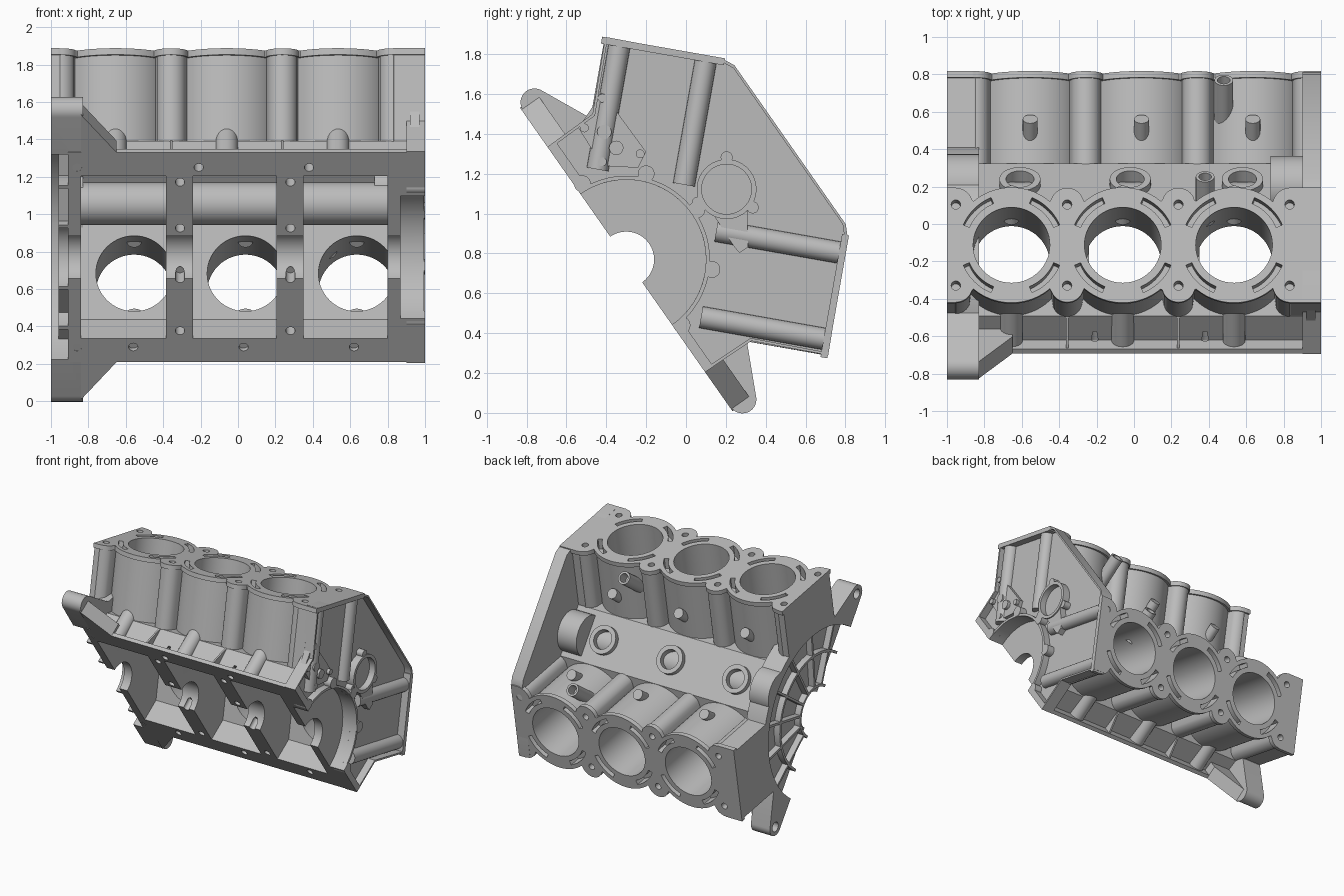
import bpy, bmesh
from math import sin, cos, radians, sqrt
from mathutils import Matrix

if "Cube" in bpy.data.objects:
    bpy.data.objects.remove(bpy.data.objects["Cube"])

# Frames: crank axis is local x, local z runs up the V
CRANK = (-0.30, 0.77)
BLOCK = Matrix.Translation((0, *CRANK)) @ Matrix.Rotation(radians(-55), 4, 'X')
BANKS = {"upper": (BLOCK @ Matrix.Rotation(radians(45), 4, 'X'), -0.655),
         "lower": (BLOCK @ Matrix.Rotation(radians(-45), 4, 'X'), -0.555)}
PITCH = 0.595
parts = []


def place(axis, p, t):
    u, v = p
    return {'X': (t, u, v), 'Y': (u, t, v), 'Z': (u, v, t)}[axis]


def prism(name, polys, lo, hi, axis='X', frame=BLOCK, keep=True):
    """Extrude one or more outlines along an axis of a frame."""
    bm = bmesh.new()
    for pts in polys:
        a = [bm.verts.new(place(axis, p, lo)) for p in pts]
        b = [bm.verts.new(place(axis, p, hi)) for p in pts]
        bm.faces.new(a)
        bm.faces.new(b)
        for i in range(len(pts)):
            j = (i + 1) % len(pts)
            bm.faces.new((a[i], a[j], b[j], b[i]))
    bmesh.ops.recalc_face_normals(bm, faces=bm.faces)
    bm.transform(frame)
    mesh = bpy.data.meshes.new(name)
    bm.to_mesh(mesh)
    bm.free()
    ob = bpy.data.objects.new(name, mesh)
    bpy.context.collection.objects.link(ob)
    if keep:
        parts.append(ob)
    else:
        ob.hide_render = True
    return ob


def arc(cx, cy, r, a0, a1, n):
    return [(cx + r * cos(radians(a0 + (a1 - a0) * i / n)),
             cy + r * sin(radians(a0 + (a1 - a0) * i / n))) for i in range(n + 1)]


def disc(cx, cy, r, n=40):
    return arc(cx, cy, r, 0, 360, n)[:-1]


def band(cx, cy, r0, r1, a0, a1, n=10):
    return arc(cx, cy, r0, a0, a1, n) + arc(cx, cy, r1, a1, a0, n)


def box(x0, x1, y0, y1):
    return [(x0, y0), (x1, y0), (x1, y1), (x0, y1)]


def mirror(half):
    return half + [(-u, v) for u, v in reversed(half)]


def cut(ob, *cutters):
    for c in cutters:
        m = ob.modifiers.new("cut", 'BOOLEAN')
        m.operation, m.solver, m.object = 'DIFFERENCE', 'EXACT', c
    dg = bpy.context.evaluated_depsgraph_get()
    mesh = bpy.data.meshes.new_from_object(ob.evaluated_get(dg))
    ob.modifiers.clear()
    ob.data = mesh


def at(y, z):
    """World side position to block frame."""
    dy, dz = y - CRANK[0], z - CRANK[1]
    s, c = sin(radians(35)), cos(radians(35))
    return (s * dy - c * dz, c * dy + s * dz)


def bank_outline(bores, bolts, r_bore, r_bolt, x0, x1):
    """Scalloped outline hugging the bores and bolt columns."""
    side = []
    n = 240
    for i in range(n + 1):
        x = x0 + (x1 - x0) * i / n
        h = 0.12
        for c in bores:
            h = max(h, sqrt(max(0, r_bore ** 2 - (x - c) ** 2)))
        for c in bolts:
            if abs(x - c) < r_bolt:
                h = max(h, 0.22 + sqrt(r_bolt ** 2 - (x - c) ** 2))
        if x < bolts[0] or x > bolts[-1]:
            h = r_bore
        side.append((x, h))
    return side + [(x, -h) for x, h in reversed(side)]


# Shared cutters
crank_bore = prism("crank_cutter", [disc(0, 0, 0.14)], -1.2, 1.2, keep=False)
seal_pocket = prism("seal_cutter", [disc(0, 0, 0.40, 64)], 0.87, 1.2, keep=False)
bell_pocket = prism("bell_cutter", [disc(0, 0, 0.67, 80)], -1.2, -0.91, keep=False)
cutters = [crank_bore, seal_pocket, bell_pocket]

# Cylinder banks and head decks
bore_cutters = []
for side, (frame, first) in BANKS.items():
    bores = [first + PITCH * i for i in range(3)]
    bolts = [first + PITCH * (i - 0.5) for i in range(4)]
    bore = prism("bore_cutter", [disc(c, 0, 0.205, 56) for c in bores],
                 0.3, 1.3, 'Z', frame, False)
    holes = [disc(c, s * 0.22, 0.025, 16) for c in bolts for s in (-1, 1)]
    slots = [band(c, 0, 0.245, 0.28, q - 22, q + 22)
             for c in bores for q in (45, 135, 225, 315)]
    passages = prism("passage_cutter", holes + slots, 0.99, 1.2, 'Z', frame, False)
    body = prism(side + "_cylinder_bank", [bank_outline(bores, bolts, 0.295, 0.08, -1, 0.92)],
                 0.52, 1.05, 'Z', frame)
    cut(body, bore, passages, bell_pocket)
    deck = prism(side + "_head_deck", [bank_outline(bores, bolts, 0.313, 0.09, -1, 1)],
                 1.045, 1.08, 'Z', frame)
    cut(deck, bore, passages)
    prism(side + "_end_columns", [disc(0.94, s * 0.22, 0.055, 24) for s in (-1, 1)],
          0.42, 1.05, 'Z', frame)
    bore_cutters.append(bore)
    cutters += [bore, passages]

# Crankcase with three open bays
crankcase = prism("crankcase", [mirror([(0.6, 0), (0.62, 0.2), (0.2, 0.62)])], -0.91, 0.9)
bay_shape = mirror([(0.53, -0.1), (0.53, 0.177), (0.157, 0.55)])
bays = [prism("bay_cutter", [bay_shape], x0, x1, keep=False)
        for x0, x1 in ((-0.84, -0.385), (-0.24, 0.205), (0.35, 0.8))]
rail_holes = [(x, -0.586) for x in (-0.86, -0.21, 0.38, 0.96)]
rail_holes += [(x, 0.586) for x in (-0.86, -0.56, 0.03, 0.62, 0.96)]
rail_holes += [(x, y) for x in (-0.31, 0.28) for y in (-0.49, -0.19, 0.14, 0.48)]
drill = prism("drill_cutter", [disc(x, y, 0.025, 16) for x, y in rail_holes],
              -0.1, 0.09, 'Z', keep=False)
lifter_holes = prism("lifter_cutter", [disc(x, 0, 0.075) for x in (-0.61, -0.02, 0.58)],
                     0.58, 0.8, 'Z', keep=False)
cut(crankcase, *bays, *bore_cutters, crank_bore, seal_pocket, drill, lifter_holes)
cutters += bays + [drill, lifter_holes]
prism("cam_tunnel", [disc(0, 0.5, 0.115)], -0.86, 0.82)

# Pan rails, gussets and side bosses
for s, label, first in ((-1, "upper", -0.655), (1, "lower", -0.555)):
    rail = prism(label + "_pan_rail", [box(-0.91, 1, s * 0.535, s * 0.685)], 0, 0.03, 'Z')
    cut(rail, drill)
    for i in range(2):
        x = first + PITCH * (i + 0.5)
        prism(label + "_rail_gusset", [[(s * 0.55, 0.02), (s * 0.68, 0.02), (s * 0.6, 0.27),
                                        (s * 0.55, 0.27)]], x - 0.007, x + 0.007)
    prism(label + "_side_bosses", [disc(first + PITCH * i, s * 0.605, 0.06, 24)
                                   for i in range(3)], 0.025, 0.3, 'Z')
    # Valley pipe stubs
    prism(label + "_small_stubs", [disc(first + PITCH * i, s * 0.33, 0.04, 20)
                                   for i in range(3)], 0.62, 0.82, 'Z')
    x = 0.38 if s < 0 else 0.48
    stub = prism(label + "_large_stub", [disc(x, s * 0.45, 0.05, 24)], 0.7, 0.99, 'Z')
    bore = prism("stub_cutter", [disc(x, s * 0.45, 0.034, 24)], 0.9, 1.2, 'Z', keep=False)
    cut(stub, bore)
    cutters.append(bore)

# Lifter rings on the valley floor
rings = prism("valley_rings", [disc(x, 0, 0.11) for x in (-0.61, -0.02, 0.58)], 0.59, 0.66, 'Z')
cut(rings, lifter_holes)

# Front end plate with thin rim
outline = mirror([(0.69, 0), (0.695, 0.28), (0.975, 0.555), (0.545, 0.975), (0.487, 1.004)])
plate = prism("end_plate", [outline], 0.9, 1.0)
inset = [(u * 0.98, max(0.05, 0.5 + (v - 0.5) * 0.975)) for u, v in outline]
panel = prism("panel_cutter", [inset], 0.94, 1.2, keep=False)
cut(plate, panel, seal_pocket, crank_bore)
cutters.append(panel)
prism("seal_rim", [band(0, 0, 0.40, 0.42, 0, 180, 48)], 0.9, 0.995)
seal_bosses = prism("seal_bosses", [disc(*at(y, z), 0.042, 24) for y, z in (
    (-0.52, 1.15), (-0.2, 1.2), (0.055, 1.02), (0.13, 0.72), (-0.02, 0.44))], 0.9, 1.0)
cut(seal_bosses, seal_pocket)

# Cam bosses
cam_hole = prism("cam_cutter", [disc(0, 0.615, 0.125, 48)], 0.95, 1.2, keep=False)
cam_front = prism("cam_front_ring", [disc(0, 0.615, 0.15, 48)], 0.93, 1.0)
lugs = prism("cam_lugs", [disc(0.16 * cos(radians(q)), 0.615 + 0.16 * sin(radians(q)), 0.03, 20)
                          for q in (20, 145, 260)], 0.93, 0.995)
tail = prism("cam_tail", [[(0.06, 0.7), (0.30, 0.535), (0.30, 0.485), (0.26, 0.48),
                           (0.0, 0.49)]], 0.93, 0.99)
for ob in (cam_front, lugs, tail):
    cut(ob, cam_hole)
cutters.append(cam_hole)
prism("cam_boss_front", [disc(0, 0.615, 0.16)], 0.73, 0.91)
cam_rear = prism("cam_boss_rear", [disc(0, 0.615, 0.17)], -1, -0.83)
cut(cam_rear, bell_pocket)

# Accessory pad with bosses
prism("accessory_pad", [[at(y, z) for y, z in ((-0.42, 1.61), (-0.2, 1.31), (-0.24, 1.23),
                                              (-0.42, 1.24), (-0.54, 1.43))]], 0.92, 0.97)
prism("pad_bosses", [disc(*at(y, z), r, 20) for y, z, r in (
    (-0.41, 1.41, 0.036), (-0.35, 1.33, 0.036), (-0.42, 1.58, 0.022),
    (-0.23, 1.3, 0.022), (-0.42, 1.26, 0.022), (-0.51, 1.43, 0.022))], 0.92, 0.995)

# Bell flange with ears, recess and radial ribs
flange_half = [(0.5, 0.0)] + arc(0.91, 0.075, 0.07, -90, 62, 14) + arc(0, 0, 0.73, 21, 88, 30)
flange = prism("bell_flange", [mirror(flange_half)], -1, -0.83)
ear_holes = prism("ear_cutter", [disc(s * 0.91, 0.075, 0.038, 24) for s in (-1, 1)],
                  -1.2, -0.86, keep=False)
inner = prism("flange_inner_cutter", [disc(0, 0, 0.56, 64)], -0.95, -0.7, keep=False)
cut(flange, bell_pocket, inner, ear_holes)
cutters += [ear_holes, inner]
for q in range(15, 180, 25):
    c, s = cos(radians(q)), sin(radians(q))
    prism("bell_rib", [[(r * c - w * s, r * s + w * c) for r, w in (
        (0.2, -0.009), (0.68, -0.009), (0.68, 0.009), (0.2, 0.009))]], -0.96, -0.9)
for r in (0.19, 0.45):
    prism("bell_ring_rib", [band(0, 0, r, r + 0.02, 0, 180, 40)], -0.96, -0.9)
for s in (-1, 1):
    prism("ear_gusset", [[(-0.84, s * 0.93), (-0.65, s * 0.685), (-0.65, s * 0.6),
                          (-0.84, s * 0.6)]], 0.0, 0.11, 'Z')

for c in cutters:
    bpy.data.objects.remove(c)

# Cast metal on every part, smooth on the round walls
metal = bpy.data.materials.new("cast_grey")
metal.use_nodes = True
grey = (0.5, 0.5, 0.5, 1)
metal.diffuse_color = grey
metal.node_tree.nodes["Principled BSDF"].inputs["Base Color"].default_value = grey
bpy.ops.object.select_all(action='DESELECT')
for ob in parts:
    ob.data.materials.clear()
    ob.data.materials.append(metal)
    ob.select_set(True)
bpy.context.view_layer.objects.active = parts[0]
bpy.ops.object.shade_smooth_by_angle(angle=radians(30))
